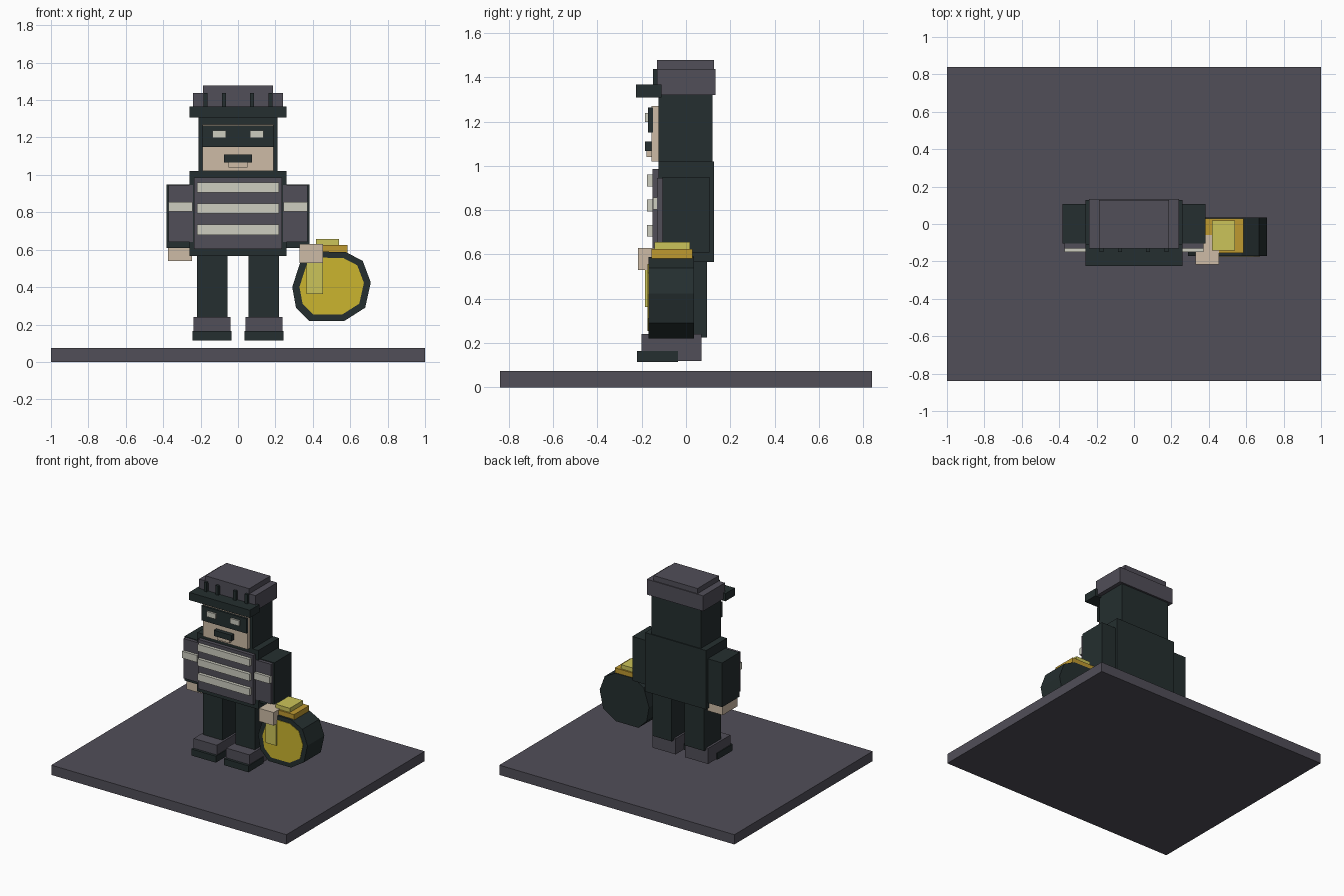
import bpy
import bmesh

old = bpy.data.objects.get("Cube")
if old:
    bpy.data.objects.remove(old, do_unlink=True)


def material(name, r, g, b):
    m = bpy.data.materials.new(name)
    m.use_nodes = True
    m.diffuse_color = (r, g, b, 1)
    bsdf = m.node_tree.nodes["Principled BSDF"]
    bsdf.inputs["Base Color"].default_value = (r, g, b, 1)
    bsdf.inputs["Roughness"].default_value = 0.8
    return m


dark = material("dark slate", 0.018, 0.028, 0.029)
grey = material("purple grey", 0.082, 0.077, 0.098)
pale = material("pale stripe", 0.61, 0.61, 0.53)
skin = material("skin", 0.61, 0.5, 0.38)
gold = material("gold", 0.6, 0.46, 0.028)
amber = material("amber", 0.52, 0.32, 0.03)
yellow = material("light yellow", 0.6, 0.55, 0.1)


def finish(name, bm, mat):
    bmesh.ops.recalc_face_normals(bm, faces=bm.faces)
    me = bpy.data.meshes.new(name)
    bm.to_mesh(me)
    bm.free()
    me.materials.append(mat)
    ob = bpy.data.objects.new(name, me)
    bpy.context.collection.objects.link(ob)
    return ob


def box(name, mat, x, y, z):
    """Box from (min, max) ranges on each axis."""
    bm = bmesh.new()
    bmesh.ops.create_cube(bm, size=1)
    for v in bm.verts:
        v.co = [(a + b) / 2 + c * (b - a) for (a, b), c in zip((x, y, z), v.co)]
    return finish(name, bm, mat)


def wide(name, mat, half, y, z):
    """Box centred on the middle plane."""
    return box(name, mat, (-half, half), y, z)


def pair(name, mat, x, y, z):
    """Box and its mirror image; x range is given for the left side."""
    box("left_" + name, mat, x, y, z)
    box("right_" + name, mat, (-x[1], -x[0]), y, z)


def prism(name, mat, outline, y):
    """Outline in x and z, extruded along y."""
    bm = bmesh.new()
    face = bm.faces.new([bm.verts.new((px, y[0], pz)) for px, pz in outline])
    ext = bmesh.ops.extrude_face_region(bm, geom=[face])["geom"]
    for v in ext:
        if isinstance(v, bmesh.types.BMVert):
            v.co.y = y[1]
    return finish(name, bm, mat)


# Ground slab
wide("base_slab", grey, 1, (-0.84, 0.84), (0, 0.075))

# Legs and boots
pair("leg", dark, (0.055, 0.22), (-0.11, 0.095), (0.225, 0.57))
pair("boot", grey, (0.04, 0.237), (-0.2, 0.07), (0.12, 0.24))
pair("boot_toe", dark, (0.035, 0.243), (-0.22, -0.035), (0.115, 0.165))

# Torso with striped shirt front
wide("torso", dark, 0.26, (-0.125, 0.127), (0.567, 1.02))
wide("shirt_panel", grey, 0.235, (-0.152, -0.12), (0.605, 0.985))
for i in range(3):
    z = 0.68 + i * 0.113
    wide(f"shirt_stripe_{i + 1}", pale, 0.22, (-0.176, -0.15), (z, z + 0.054))

# Arms with sleeve panels
pair("arm", dark, (0.23, 0.382), (-0.105, 0.107), (0.61, 0.95))
pair("sleeve_panel", grey, (0.24, 0.372), (-0.13, -0.1), (0.64, 0.945))
pair("sleeve_stripe", pale, (0.243, 0.372), (-0.15, -0.125), (0.803, 0.856))
box("right_hand", skin, (-0.375, -0.245), (-0.09, 0.09), (0.54, 0.615))
box("left_hand", skin, (0.33, 0.455), (-0.217, -0.06), (0.53, 0.63))

# Head and face
wide("head", dark, 0.21, (-0.125, 0.12), (1.015, 1.33))
wide("face", skin, 0.19, (-0.155, -0.12), (1.02, 1.27))
wide("eye_mask", dark, 0.192, (-0.172, -0.15), (1.15, 1.263))
pair("eye", pale, (0.063, 0.137), (-0.186, -0.17), (1.198, 1.238))
wide("moustache", dark, 0.075, (-0.186, -0.15), (1.066, 1.11))
wide("lower_lip", skin, 0.052, (-0.178, -0.15), (1.04, 1.068))

# Cap
wide("cap_band", grey, 0.24, (-0.13, 0.134), (1.32, 1.438))
wide("cap_top", grey, 0.187, (-0.131, 0.127), (1.43, 1.478))
wide("cap_peak", dark, 0.258, (-0.225, -0.11), (1.308, 1.367))
for name, x in (("inner_cap_tab", 0.075), ("outer_cap_tab", 0.173)):
    pair(name, dark, (x - 0.011, x + 0.011), (-0.15, -0.125), (1.36, 1.438))

# Money bag with a gold front
outline = [(0.38, 0.22), (0.57, 0.22), (0.68, 0.29), (0.71, 0.425), (0.667, 0.54),
           (0.575, 0.588), (0.42, 0.59), (0.335, 0.54), (0.29, 0.4), (0.31, 0.29)]
prism("bag", dark, outline, (-0.17, 0.035))
cx, cz = 0.505, 0.41
inner = [(cx + (x - cx) * 0.82, cz + (z - cz) * 0.82) for x, z in outline]
prism("bag_front", gold, inner, (-0.173, -0.168))
box("bag_highlight", yellow, (0.365, 0.455), (-0.186, -0.17), (0.363, 0.535))
box("bag_neck", amber, (0.38, 0.585), (-0.155, 0.03), (0.58, 0.625))
box("bag_knot", yellow, (0.418, 0.54), (-0.142, 0.018), (0.62, 0.657))
